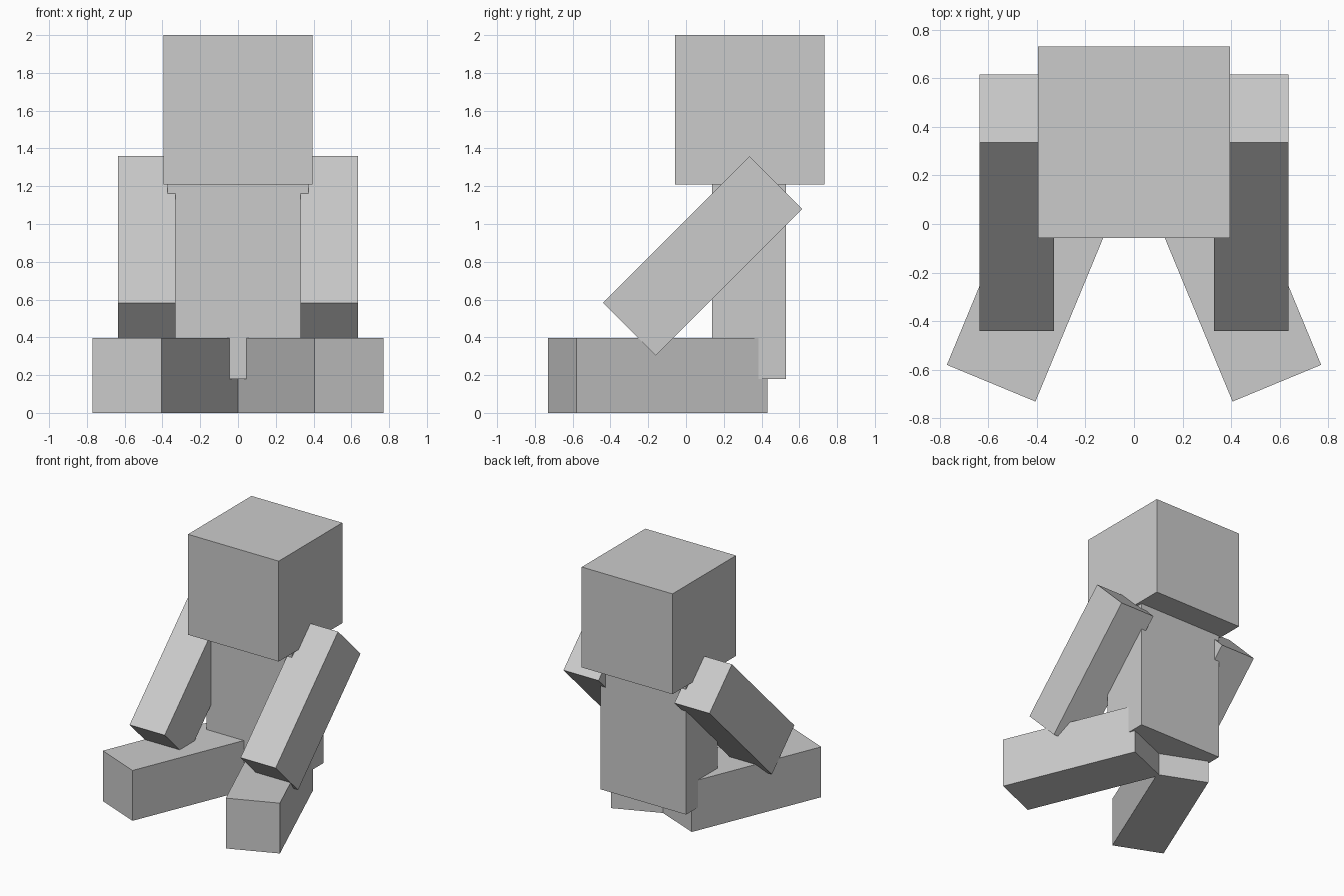
import bpy
from math import radians

if "Cube" in bpy.data.objects:
    bpy.data.objects.remove(bpy.data.objects["Cube"])


def box(name, center, size, rot=(0, 0, 0)):
    bpy.ops.mesh.primitive_cube_add(size=1, location=center)
    ob = bpy.context.object
    ob.name = name
    ob.scale = size
    ob.rotation_euler = [radians(a) for a in rot]
    bpy.ops.object.transform_apply(location=False, rotation=False, scale=True)
    return ob


# Head and torso
box("head", (0, 0.337, 1.605), (0.79, 0.79, 0.79))
box("torso", (0, 0.334, 0.697), (0.744, 0.392, 1.034))

for side, s in (("right", 1), ("left", -1)):
    # Arm reaching forward and down at 45 degrees
    box(side + "_arm", (s * 0.483, 0.088, 0.831), (0.305, 1.098, 0.395), (45, 0, 0))
    # Leg lying on the ground, splayed outward
    box(side + "_leg", (s * 0.379, -0.15, 0.198), (0.395, 1.095, 0.396), (0, 0, s * 22.5))
